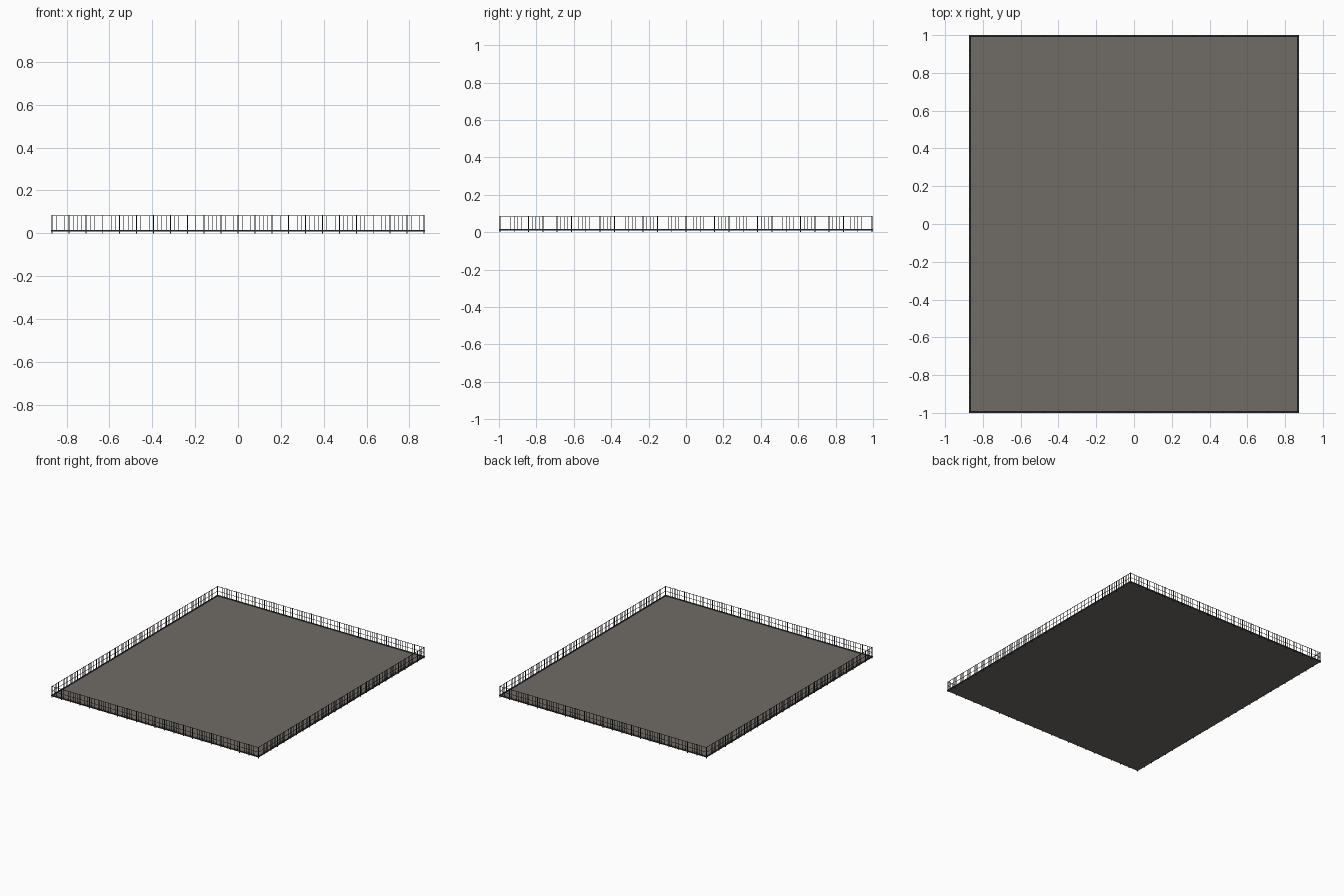
import bpy, bmesh

if "Cube" in bpy.data.objects:
    bpy.data.objects.remove(bpy.data.objects["Cube"])

W, D = 0.868, 0.995         # half extents of the fence line
NX, NY = 22, 26             # fence bays along each side
PICKETS = 4                 # divisions per bay


def material(name, rgb):
    m = bpy.data.materials.new(name)
    m.diffuse_color = (*rgb, 1)
    m.use_nodes = True
    m.node_tree.nodes["Principled BSDF"].inputs["Base Color"].default_value = m.diffuse_color
    return m


floor_mat = material("warm grey floor", (0.16, 0.145, 0.13))
kerb_mat = material("dark grey edging", (0.035, 0.038, 0.038))
metal_mat = material("black metal", (0.022, 0.024, 0.03))


def box(bm, lo, hi):
    v = bmesh.ops.create_cube(bm, size=1)["verts"]
    for p in v:
        p.co = [(lo[i] + hi[i]) / 2 + p.co[i] * (hi[i] - lo[i]) for i in range(3)]


def finish(bm, name, mat):
    me = bpy.data.meshes.new(name)
    bm.to_mesh(me)
    bm.free()
    me.materials.append(mat)
    ob = bpy.data.objects.new(name, me)
    bpy.context.collection.objects.link(ob)
    return ob


def frame(name, mat, width, z0, z1):
    """Rectangular ring of bars around the perimeter."""
    bm = bmesh.new()
    h = width / 2
    for s in (-1, 1):
        box(bm, (-W - h, s * D - h, z0), (W + h, s * D + h, z1))
        box(bm, (s * W - h, -D + h, z0), (s * W + h, D - h, z1))
    return finish(bm, name, mat)


def uprights(name, width, z0, z1, div, keep):
    """Vertical bars spaced evenly on all four sides."""
    bm = bmesh.new()
    h = width / 2
    spots = set()
    for s in (-1, 1):
        for i in range(NX * div + 1):
            if keep(i):
                spots.add((round(-W + 2 * W * i / (NX * div), 5), s * D))
        for i in range(NY * div + 1):
            if keep(i):
                spots.add((s * W, round(-D + 2 * D * i / (NY * div), 5)))
    for x, y in sorted(spots):
        box(bm, (x - h, y - h, z0), (x + h, y + h, z1))
    return finish(bm, name, metal_mat)


# Floor slab
bm = bmesh.new()
box(bm, (-W, -D, 0.008), (W, D, 0.012))
finish(bm, "floor_slab", floor_mat)

# Edging around the slab
frame("edging", kerb_mat, 0.009, 0.0085, 0.016)

# Horizontal rails
frame("top_rail", metal_mat, 0.0025, 0.0805, 0.083)
frame("middle_rail", metal_mat, 0.002, 0.045, 0.047)

# Posts and pickets
uprights("fence_posts", 0.0045, 0.0, 0.085, 1, lambda i: True)
uprights("fence_pickets", 0.0018, 0.012, 0.0815, PICKETS, lambda i: i % PICKETS)
